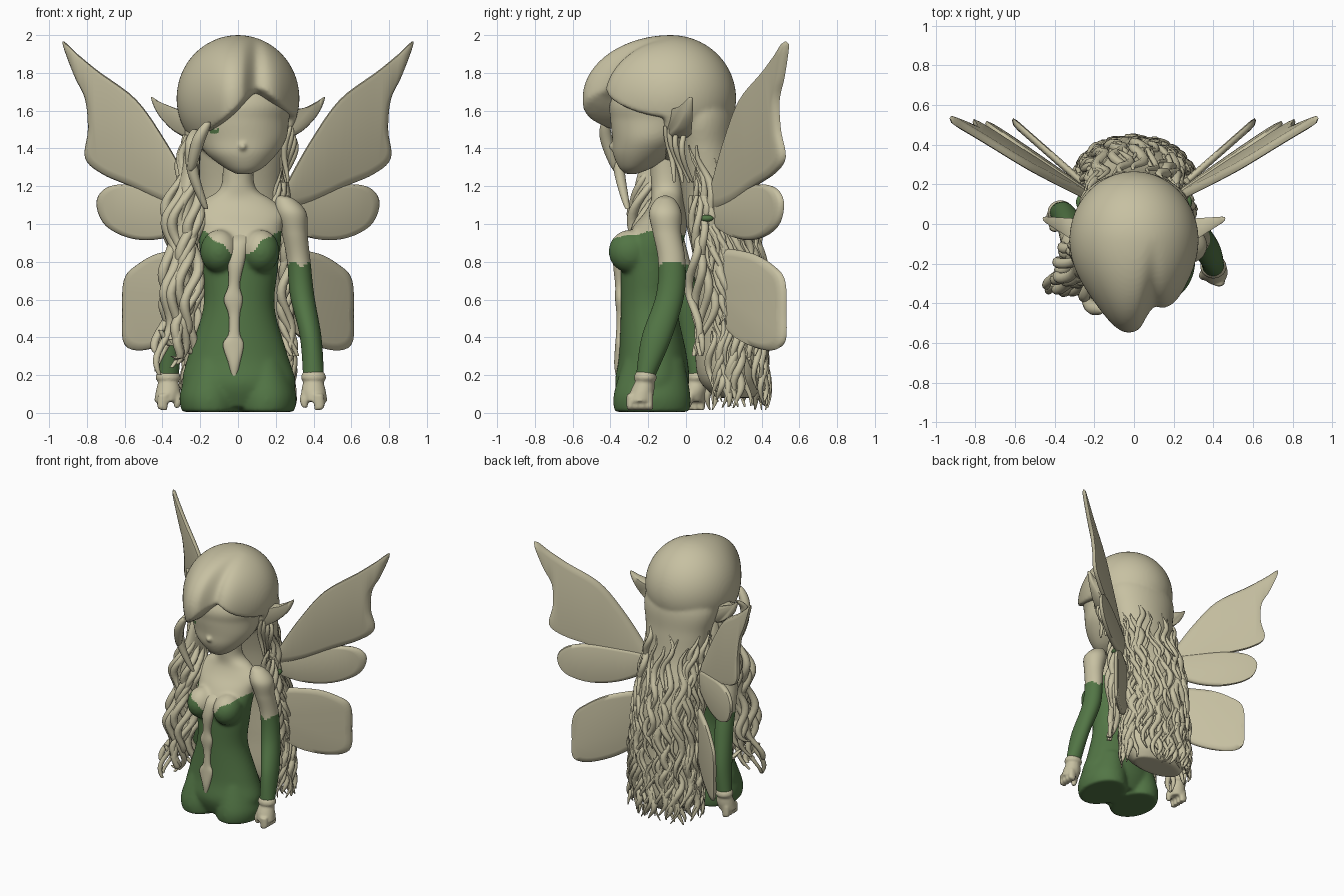
import bpy, bmesh, math, random
from mathutils import Vector, Matrix

random.seed(4)
old = bpy.data.objects.get("Cube")
if old:
    bpy.data.objects.remove(old, do_unlink=True)


def make_material(name, colour):
    mat = bpy.data.materials.new(name)
    mat.use_nodes = True
    mat.diffuse_color = (*colour, 1)
    mat.node_tree.nodes["Principled BSDF"].inputs["Base Color"].default_value = (*colour, 1)
    return mat


CREAM = make_material("cream", (0.57, 0.53, 0.36))
GREEN = make_material("leaf green", (0.085, 0.18, 0.06))


def finish(name, bm, mats=(CREAM,), rule=None, angle=60, voxel=0, soft=6):
    """Turn a bmesh into a smooth object, optionally fused, coloured by a rule."""
    bmesh.ops.recalc_face_normals(bm, faces=bm.faces)
    mesh = bpy.data.meshes.new(name)
    bm.to_mesh(mesh)
    bm.free()
    obj = bpy.data.objects.new(name, mesh)
    bpy.context.collection.objects.link(obj)
    bpy.ops.object.select_all(action="DESELECT")
    obj.select_set(True)
    bpy.context.view_layer.objects.active = obj
    if voxel:
        fuse = obj.modifiers.new("fuse", "REMESH")
        fuse.voxel_size = voxel
        soften = obj.modifiers.new("soften", "SMOOTH")
        soften.iterations = soft
        bpy.ops.object.modifier_apply(modifier="fuse")
        bpy.ops.object.modifier_apply(modifier="soften")
    for mat in mats:
        obj.data.materials.append(mat)
    if rule:
        for face in obj.data.polygons:
            face.material_index = rule(face.center)
    bpy.ops.object.shade_smooth_by_angle(angle=math.radians(angle))


def spline(points, steps, closed=False):
    """Catmull-Rom curve through tuples of any length."""
    pts = [Vector(p) for p in points]
    n = len(pts)
    pick = (lambda i: pts[i % n]) if closed else (lambda i: pts[max(0, min(n - 1, i))])
    out = []
    for i in range(n if closed else n - 1):
        a, b, c, d = (pick(i + k) for k in (-1, 0, 1, 2))
        for s in range(steps):
            t = s / steps
            out.append(0.5 * (2 * b + (c - a) * t + (2 * a - 5 * b + 4 * c - d) * t ** 2
                              + (3 * b - a - 3 * c + d) * t ** 3))
    return out if closed else out + [pts[-1]]


def add_loft(bm, sections, sides=32, steps=6):
    """Stack of level ellipses, each section being x, y, z, half width, half depth."""
    rings = []
    for x, y, z, rx, ry in spline(sections, steps):
        rings.append([bm.verts.new((x + rx * math.cos(a), y + ry * math.sin(a), z))
                      for a in (math.tau * k / sides for k in range(sides))])
    for low, high in zip(rings, rings[1:]):
        for k in range(sides):
            j = (k + 1) % sides
            bm.faces.new((low[k], low[j], high[j], high[k]))
    bm.faces.new(rings[0])
    bm.faces.new(rings[-1])


def add_ball(bm, centre, size):
    bmesh.ops.create_uvsphere(bm, u_segments=32, v_segments=20, radius=1,
                              matrix=Matrix.LocRotScale(Vector(centre), None, Vector(size)))


def loft(name, sections, mats=(CREAM,), rule=None, sides=32, steps=6):
    bm = bmesh.new()
    add_loft(bm, sections, sides, steps)
    finish(name, bm, mats, rule)


def plate(name, outline, side, depth, thick):
    """Pillowed sheet with an x, z outline; depth and thickness vary along it."""
    bm = bmesh.new()
    curve = spline(outline, 5, closed=True)
    mid = sum(curve, Vector((0, 0))) / len(curve)

    def ring(scale, lift):
        pts = [mid + (p - mid) * scale for p in curve]
        return [bm.verts.new((side * p.x, depth(p.x, p.y) + lift * thick(p.x), p.y)) for p in pts]

    rim = ring(1, 0)
    for sign in (1, -1):
        outer = rim
        for scale, lift in ((0.97, 0.35), (0.85, 0.48)):
            inner = ring(scale, sign * lift)
            for k in range(len(rim)):
                j = (k + 1) % len(rim)
                bm.faces.new((outer[k], outer[j], inner[j], inner[k]))
            outer = inner
        bm.faces.new(outer)
    bmesh.ops.triangulate(bm, faces=[f for f in bm.faces if len(f.verts) > 4])
    finish(name, bm)


# Body: bodice, bare chest, neck, bust and thighs fused together
def bodice(c):
    neckline = min(0.955, 0.81 + 0.8 * abs(c.x - 0.01)) + 0.01 * math.sin(60 * c.x)
    return int(c.z < (neckline if c.y < -0.15 else 0.94))


bm = bmesh.new()
add_loft(bm, [(0, -.18, .03, .24, .15), (.005, -.18, .15, .3, .195), (0, -.175, .3, .265, .18),
              (.005, -.195, .55, .19, .15), (.01, -.19, .75, .2, .155), (.01, -.18, .88, .215, .16),
              (.01, -.14, .98, .225, .145), (0, -.11, 1.06, .25, .11), (0, -.1, 1.13, .18, .085),
              (0, -.1, 1.2, .09, .085), (0, -.11, 1.4, .085, .085)], sides=64)
for side in (1, -1):
    add_ball(bm, (.01 + side * .11, -.295, .855), (.1, .115, .115))
    add_loft(bm, [(side * .146, -.18, .005, .152, .2), (side * .15, -.18, .1, .158, .203),
                  (side * .13, -.17, .28, .12, .16)])
finish("body", bm, (CREAM, GREEN), bodice, voxel=.011, soft=14)

# Pale ruffle down the front of the bodice
loft("front_ruffle", [(-.02, -.355, .19, .015, .015), (-.02, -.36, .26, .03, .02),
                      (-.025, -.355, .36, .055, .02), (-.02, -.35, .42, .03, .02),
                      (-.02, -.348, .52, .03, .02), (-.025, -.35, .6, .05, .025),
                      (-.02, -.35, .68, .03, .025), (-.01, -.355, .8, .045, .03),
                      (0, -.33, .9, .055, .03), (.01, -.27, .95, .06, .03)], sides=20)

# Head with nose, lips and one painted eye
bm = bmesh.new()
add_loft(bm, [(.03, -.29, 1.265, .04, .03), (.03, -.265, 1.3, .105, .09), (.02, -.225, 1.37, .185, .16),
              (.02, -.185, 1.45, .235, .205), (.01, -.16, 1.55, .26, .24), (.01, -.15, 1.65, .27, .25),
              (0, -.12, 1.8, .2, .2)], sides=64)
add_ball(bm, (.025, -.375, 1.41), (.025, .035, .025))
add_ball(bm, (.027, -.34, 1.335), (.04, .02, .016))
finish("head", bm, (CREAM, GREEN),
       lambda c: int(abs(c.x + .125) < .024 and abs(c.z - 1.49) < .013 and c.y < -.2), voxel=.009)


def ramp(value, width):
    u = min(1, max(0, value / width))
    return u * u * (3 - 2 * u)


# Hair: a sphere swept into two fringes, drawn inward over the face, fused to the back mass
mass = [(0, .26, .08, .2, .1), (0, .24, .2, .27, .18), (0, .23, .5, .27, .18), (0, .22, .8, .25, .18),
        (0, .18, 1, .24, .18), (0, .13, 1.2, .23, .16), (0, .09, 1.4, .255, .175),
        (0, .05, 1.6, .28, .2), (0, 0, 1.85, .15, .15)]
bm = bmesh.new()
bmesh.ops.create_uvsphere(bm, u_segments=160, v_segments=110, radius=1)
for v in bm.verts:
    d = v.co.copy()
    p = Vector((.325 * d.x, -.08 + .345 * d.y, 1.665 + .335 * d.z))
    t = .1 - p.x
    edge = 1.74 - 1.3 * t + 1.4 * t * t if t > 0 else 1.75 + .85 * t
    tucked = Vector((p.x * .7, -.1 + (p.y + .1) * .7, 1.6 + (p.z - 1.6) * .7))
    front = max(0, -d.y)
    if d.z < 0:
        front /= max(.3, math.hypot(d.x, d.y))
    blend = ramp(t + .02, .1)
    right = .125 * math.exp(-((p.x + .04) / .17) ** 2)
    left = .06 * math.exp(-((p.x - .2) / .1) ** 2)
    face = ramp(edge - p.z, .035) * ramp(-.1 - p.y, .04)
    p.y -= front * (blend * right + (1 - blend) * left)
    p.z -= .025 * math.exp(-(t / .03) ** 2) * front
    v.co = p.lerp(tucked, face)
add_loft(bm, mass, 48)
finish("hair", bm, angle=70, voxel=.012, soft=5)


def mass_at(z):
    for a, b in zip(mass, mass[1:]):
        if a[2] <= z <= b[2]:
            return Vector(a).lerp(Vector(b), (z - a[2]) / (b[2] - a[2]))


# Wavy strands over the back of the hair
bm = bmesh.new()
for i in range(150):
    angle = random.uniform(-.6, math.pi + .6)
    top = random.uniform(.25, 1.45)
    bottom = max(random.uniform(.015, .07), top - random.uniform(.3, .7))
    phase, width = random.uniform(0, 6), random.uniform(.014, .03)
    path = []
    for k in range(9):
        u = k / 8
        z = bottom + (top - bottom) * u
        m = mass_at(max(z, .2))
        a = angle + .13 * math.sin(z * 19 + phase)
        grow = 1 + .07 * (1 - u) + .04 * math.sin(z * 25 + phase)
        r = width * math.sin(math.pi * (.06 + .88 * u))
        path.append((m[0] + m[3] * grow * math.cos(a), m[1] + m[4] * grow * math.sin(a), z, r, r))
    add_loft(bm, path, 6, 2)
finish("back_strands", bm, angle=80)


# Loose locks hanging beside the face and over the right arm
def lock(name, points, width, waves=0.0, phase=0.0):
    path = []
    dense = spline(points, 5)
    for k, p in enumerate(dense):
        r = width * math.sin(math.pi * (.08 + .86 * k / (len(dense) - 1))) ** .6
        path.append((p.x + waves * math.sin(p.z * 17 + phase),
                     p.y + waves * math.cos(p.z * 14 + phase), p.z, r, r))
    loft(name, path, sides=10, steps=2)


loft("right_hair_core", [(-.32, -.22, .5, .02, .03), (-.3, -.22, .7, .055, .06), (-.29, -.2, .95, .065, .09),
                         (-.27, -.15, 1.15, .065, .13), (-.25, -.1, 1.32, .05, .14), (-.24, -.08, 1.5, .04, .1)])
for k in range(17):
    spread, shift = random.uniform(-.08, .08), random.uniform(-.08, .08)
    lock(f"right_lock_{k}", [(-.25, -.1 + shift, 1.47), (-.27 + spread * .6, -.14 + shift, 1.25),
                             (-.29 + spread, -.21 + shift, 1.0), (-.29 + spread, -.24 + shift, .7),
                             (-.33 + spread, -.26 + shift, .42 + .1 * math.sin(k)),
                             (-.37 + spread * .6, -.28 + shift * .5, .2 + .02 * k)],
         .029, .03, k * .8)
lock("fringe_tail", [(-.23, -.3, 1.5), (-.25, -.36, 1.42), (-.235, -.35, 1.26), (-.17, -.31, 1.08)], .032)
lock("fringe_tip", [(-.16, -.43, 1.54), (-.21, -.42, 1.44), (-.25, -.37, 1.28)], .035)
for k in range(4):
    lock(f"left_wisp_{k}", [(.27, -.1 + .03 * k, 1.52), (.26 + .01 * k, -.1 + .03 * k, 1.4),
                            (.25, -.06 + .03 * k, 1.22)], .016, .015, k)
    lock(f"left_side_lock_{k}", [(.24, .05, 1.15), (.27, .04 + .02 * k, .85),
                                 (.25, .04 + .03 * k, .55), (.29, .06, .3)], .025, .025, k * 1.5)

# Arms: bare shoulder, sleeve, ruffled cuff and hand
arms = {
    "left": [(.4, -.215, .19, .055, .05), (.385, -.155, .4, .057, .08), (.34, -.085, .62, .064, .075),
             (.322, -.075, .8, .062, .072), (.3, -.1, .95, .068, .075), (.28, -.11, 1.06, .082, .085),
             (.25, -.11, 1.13, .05, .05), (.23, -.11, 1.15, .01, .01)],
    "right": [(-.37, .06, .19, .055, .05), (-.35, .04, .4, .057, .07), (-.325, 0, .62, .064, .07),
              (-.315, -.05, .8, .062, .072), (-.3, -.09, .95, .068, .075), (-.28, -.11, 1.06, .082, .085),
              (-.25, -.11, 1.13, .05, .05), (-.23, -.11, 1.15, .01, .01)]}
for label, path in arms.items():
    side = 1 if label == "left" else -1
    loft(label + "_arm", path, (CREAM, GREEN), lambda c: int(c.z < .79 + .012 * math.sin(70 * c.x)), steps=12)
    x, y = path[0][:2]
    bm = bmesh.new()
    add_loft(bm, [(x, y, .16, .045, .045), (x, y, .18, .066, .06), (x, y, .205, .062, .056),
                  (x, y, .22, .05, .045)])
    add_loft(bm, [(x + side * .012, y - .03, .06, .062, .065), (x, y - .015, .12, .064, .062),
                  (x, y, .18, .048, .046)])
    for k in range(4):
        fy = y - .08 + .034 * k
        add_loft(bm, [(x + side * .02, fy, .015, .016, .014), (x + side * .03, fy, .03, .028, .02),
                      (x + side * .025, fy, .1, .03, .02)], 12)
    add_loft(bm, [(x - side * .045, y - .05, .025, .015, .015), (x - side * .05, y - .045, .07, .024, .024),
                  (x - side * .03, y - .02, .14, .027, .027)], 12)
    finish(label + "_hand", bm, voxel=.008)
    # Small green strap patch beside the wing root
    bm = bmesh.new()
    add_ball(bm, (side * .27, .11, 1.03), (.022, .035, .018))
    finish(label + "_strap", bm, (GREEN,))

# Ears and three pairs of wings, mirrored
ear = [(.25, 1.46), (.25, 1.59), (.35, 1.615), (.42, 1.65), (.46, 1.672), (.44, 1.61), (.4, 1.55), (.33, 1.485)]
upper = [(.2, 1.08), (.26, 1.22), (.39, 1.45), (.54, 1.66), (.74, 1.81), (.85, 1.9), (.93, 1.965), (.87, 1.79),
         (.81, 1.66), (.795, 1.5), (.81, 1.35), (.72, 1.265), (.56, 1.195), (.35, 1.1)]
middle = [(.2, 1.12), (.4, 1.18), (.58, 1.21), (.7, 1.19), (.75, 1.11), (.7, .99), (.55, .92), (.37, .93),
          (.2, 1.02)]
lower = [(.18, .85), (.4, .85), (.54, .78), (.605, .7), (.613, .52), (.6, .36), (.48, .335), (.3, .42), (.18, .62)]
for side, label in ((1, "left"), (-1, "right")):
    plate(label + "_ear", ear, side, lambda x, z: -.04 + .35 * (x - .27), lambda x: .6 * (.5 - x))
    plate(label + "_upper_wing", upper, side, lambda x, z: .15 + .69 * (x - .25) - .107 * (z - 1.15), lambda x: .05)
    plate(label + "_middle_wing", middle, side, lambda x, z: .16 + .69 * (x - .25) - .05 * (z - 1.15), lambda x: .05)
    plate(label + "_lower_wing", lower, side, lambda x, z: .2 + .88 * (x - .25), lambda x: .05)
